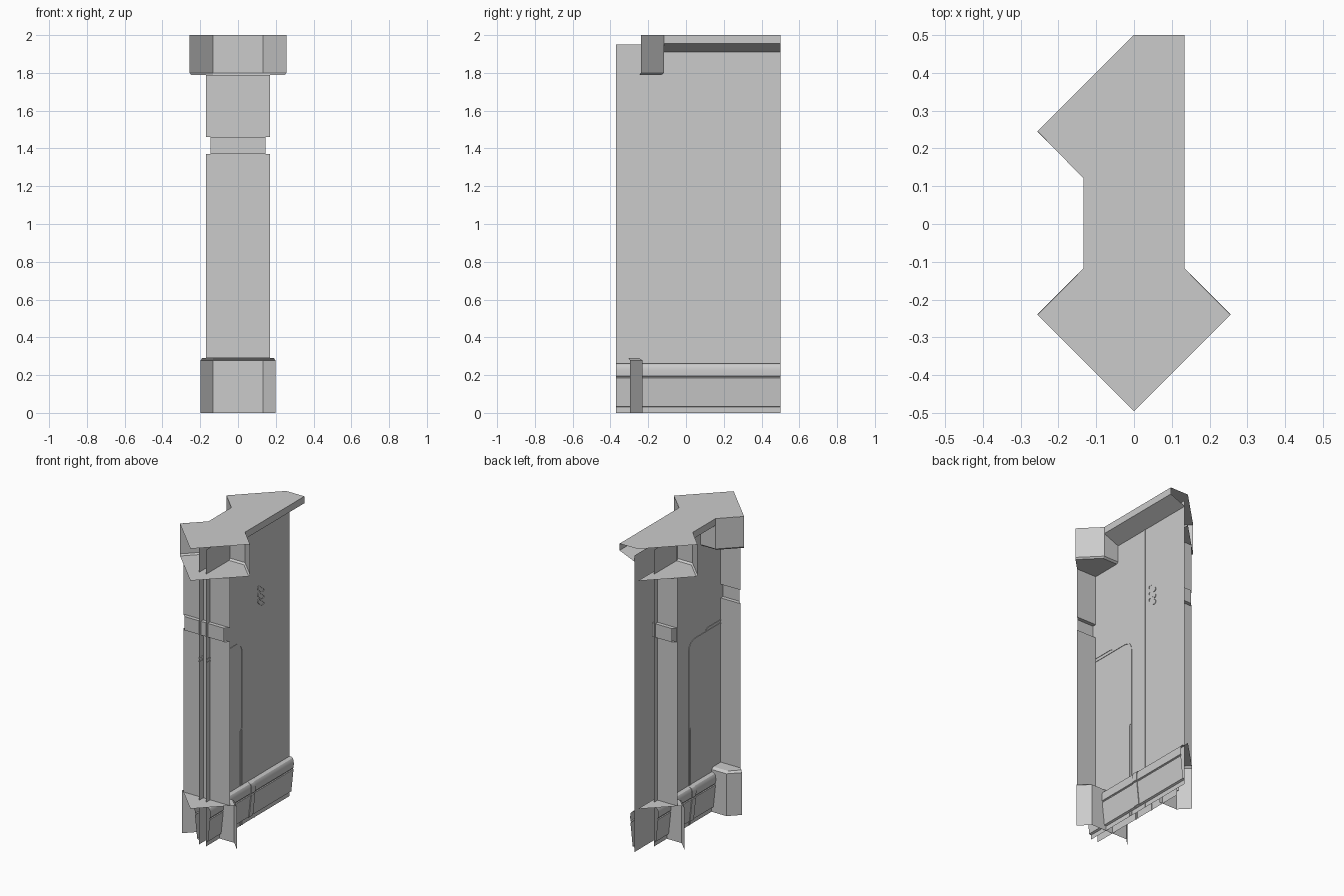
import bpy, bmesh, math
from mathutils import Vector

if "Cube" in bpy.data.objects:
    bpy.data.objects.remove(bpy.data.objects["Cube"])

WALL_X = 0.025


def sheet(name, rows, ref, cap_point=None):
    """Loft equal-length rows of points into an open shell facing away from ref."""
    bm = bmesh.new()
    vs = [[bm.verts.new(p) for p in r] for r in rows]
    for a, b in zip(vs, vs[1:]):
        for i in range(len(a) - 1):
            bm.faces.new((a[i], b[i], b[i + 1], a[i + 1]))
    if cap_point:
        bm.faces.new(list(reversed(vs[-1])) + [bm.verts.new(cap_point)])
    bm.normal_update()
    bm.faces.ensure_lookup_table()
    f = bm.faces[0]
    if f.normal.dot(f.calc_center_median() - Vector(ref)) < 0:
        for f in bm.faces:
            f.normal_flip()
    me = bpy.data.meshes.new(name)
    bm.to_mesh(me)
    bm.free()
    me.shade_smooth()
    me.set_sharp_from_angle(angle=math.radians(28))
    ob = bpy.data.objects.new(name, me)
    bpy.context.collection.objects.link(ob)
    return ob


# Top plate
outline = [(0, .5), (-.255, .245), (-.133, .12), (-.133, -.117), (-.255, -.24),
           (0, -.495), (.255, -.24), (.133, -.117), (.133, .5)]
me = bpy.data.meshes.new("top_plate")
me.from_pydata([(x, y, 2) for x, y in outline], [], [list(range(len(outline)))])
bpy.context.collection.objects.link(bpy.data.objects.new("top_plate", me))


# Junction pillars: one mitred quarter at the front, half of one at the back
def pillar(tag, y0, sign, half):
    def row(d, z, chamfer=True):
        if chamfer:
            m = (d + .133) / 2
            pts = [(-m, m), (-.133, d), (.133, d), (m, m)]
        else:
            pts = [(-d, d), (d, d)]
        if half:
            pts = [p for p in pts if p[0] < 0] + [(0, d)]
        return [(x, y0 + sign * d_, z) for x, d_ in pts]

    sheet(tag + "_pillar_cap", [row(.378, 2), row(.378, 1.80), row(.366, 1.79)],
          (0, y0, 1.9), (0, y0, 1.79))
    sheet(tag + "_pillar_base", [row(.265, 0), row(.265, .278), row(.247, .29)],
          (0, y0, .1), (0, y0, .29))
    steps = [(.17, .29), (.17, 1.37), (.145, 1.37), (.145, 1.46), (.17, 1.46), (.17, 1.79)]
    sheet(tag + "_pillar_column", [row(h, z, False) for h, z in steps], (0, y0, .8))


pillar("front", -.495, 1, False)
pillar("back", .5, -1, True)


# Wall details
SKIRT = [(.025, .262), (.038, .262), (.048, .256), (.054, .245), (.056, .225),
         (.055, .195), (.049, .192), (.049, .187), (.054, .184), (.038, .035), (.025, .03)]


def sweep(name, profile, s, y0, y1):
    sheet(name, [[(s * x, y0, z), (s * x, y1, z)] for x, z in profile],
          (0, (y0 + y1) / 2, .1))


def ribbon(name, path, s, w=.004, h=.003, closed=False):
    """Thin seam strip following a (y, z) path on the wall."""
    P = [Vector(p) for p in path]
    n = len(P)
    rows = []
    for i in range(n + (1 if closed else 0)):
        if closed:
            a, b = P[(i - 1) % n], P[(i + 1) % n]
        else:
            a, b = P[max(i - 1, 0)], P[min(i + 1, n - 1)]
        p = P[i % n]
        t = (b - a).normalized()
        k = Vector((-t.y, t.x)) * w
        lo, hi = s * (WALL_X - .001), s * (WALL_X + h)
        u, v = p - k, p + k
        rows.append([(hi, u.x, u.y), (hi, v.x, v.y), (lo, v.x, v.y)])
        rows[-1].insert(0, (lo, u.x, u.y))
    ob = sheet(name, rows, (0, 0, 0))
    # make the strip's top face look outward
    top = ob.data.polygons[1]
    if top.normal.x * s < 0:
        ob.data.flip_normals()


def stadium(cy, cz, length, r, ang):
    pts = []
    for side in (0, 1):
        for k in range(6):
            a = side * math.pi - math.pi / 2 + k * math.pi / 5
            px = (length / 2 if side == 0 else -length / 2) + r * math.cos(a)
            pz = r * math.sin(a)
            pts.append((cy + px * math.cos(ang) - pz * math.sin(ang),
                        cz + px * math.sin(ang) + pz * math.cos(ang)))
    return pts


for tag, s, end, fascia_end in (("right", 1, .5, .5), ("left", -1, .37, .12)):
    # Main sheet, top fascia and skirting
    sweep(tag + "_wall", [(WALL_X, 0), (WALL_X, 1.95)], s, -.37, end)
    sweep(tag + "_fascia", [(.133, 2), (.133, 1.955), (WALL_X, 1.91)], s, -.117, fascia_end)
    sweep(tag + "_skirting", SKIRT, s, -.37, end)

    # Strap over the skirting
    mid = (-.37 + end) / 2 + (.01 if s > 0 else 0)
    rows = [[(s * x, mid - .02, z), (s * (x + .005), mid - .02, z),
             (s * (x + .005), mid + .02, z), (s * x, mid + .02, z)] for x, z in SKIRT]
    ob = sheet(tag + "_skirting_strap", rows, (0, mid, .1))
    if ob.data.polygons[13].normal.x * s < 0:
        ob.data.flip_normals()

    # Panel seams
    corner = [(-.055 + .06 * math.sin(a), 1.145 + .06 * math.cos(a))
              for a in [k * math.pi / 16 for k in range(9)]]
    ribbon(tag + "_panel_seam", [(-.37, 1.205)] + corner + [(.005, 0)], s)
    ribbon(tag + "_handle_seam", [(-.37, 1.226), (-.185, 1.226), (-.177, 1.22), (-.175, 1.207)], s, .003)
    ribbon(tag + "_lower_seam", [(.003, .635), (-.006, .632), (-.01, .622), (-.01, 0)], s, .003)
    ribbon(tag + "_long_seam", [(.132, 0), (.132, 1.92)], s)

    # Slanted vent slots
    for i, z in enumerate((1.477, 1.433, 1.39)):
        ribbon(f"{tag}_vent_{i + 1}", stadium(.2, z, .05, .012, -math.radians(38)),
               s, .003, .004, True)
